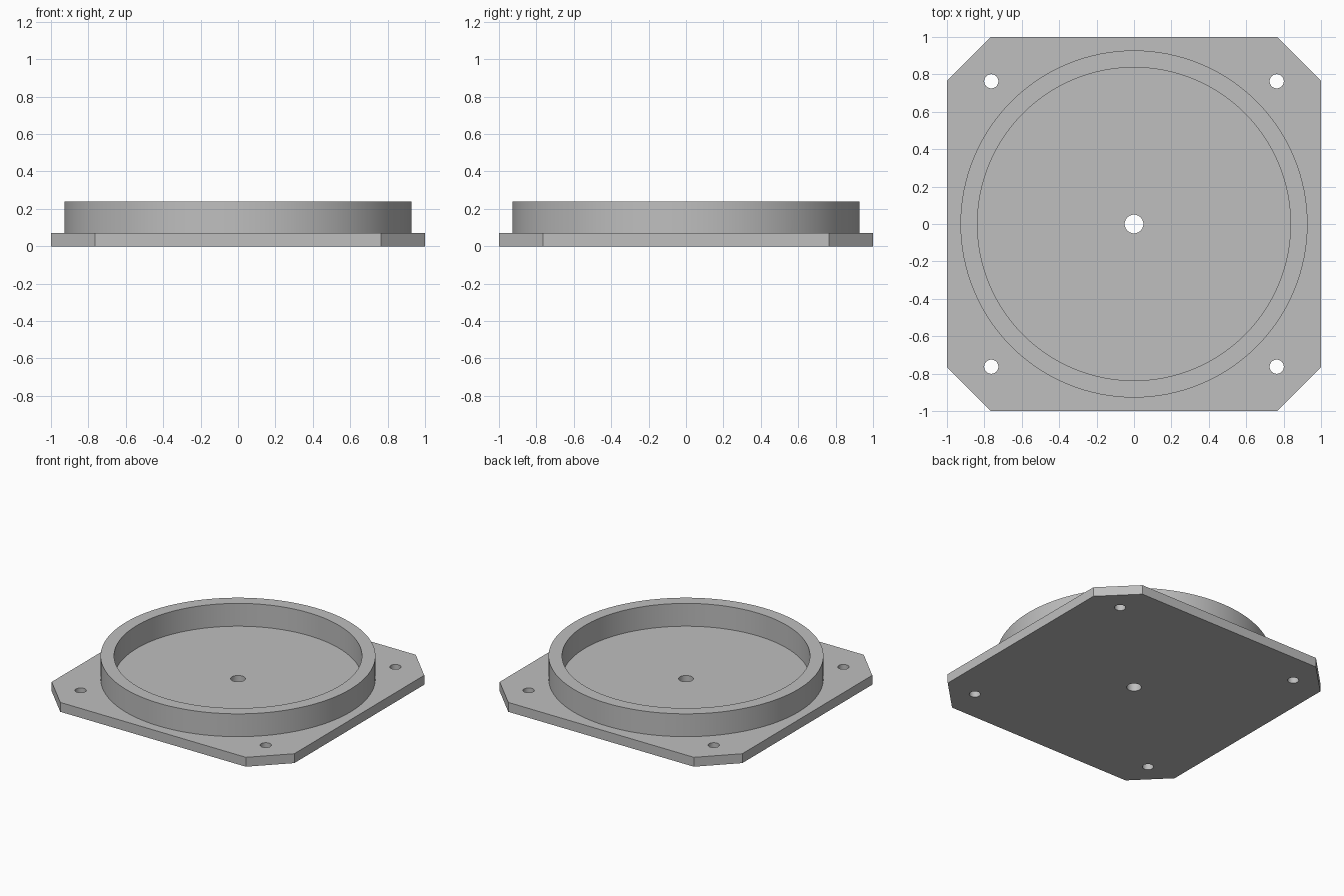
import bpy
import bmesh
from math import radians, pi, cos, sin

cube = bpy.data.objects.get("Cube")
if cube:
    bpy.data.objects.remove(cube, do_unlink=True)

PLATE_TOP, RIM_TOP = 0.07, 0.24
FLAT = 0.765                     # half length of the straight plate edges
RIM_OUTER, RIM_INNER = 0.928, 0.837
HOLE_POS = 0.763

grey = bpy.data.materials.new("plain_grey")
grey.use_nodes = True
grey.diffuse_color = (0.52, 0.52, 0.52, 1)
grey.node_tree.nodes["Principled BSDF"].inputs["Base Color"].default_value = grey.diffuse_color


def prism(name, outline, z0, z1):
    """Solid made by raising a closed outline from z0 to z1."""
    bm = bmesh.new()
    base = bm.faces.new([bm.verts.new((x, y, z0)) for x, y in outline])
    top = bmesh.ops.extrude_face_region(bm, geom=[base])["geom"]
    bmesh.ops.translate(bm, vec=(0, 0, z1 - z0),
                        verts=[v for v in top if isinstance(v, bmesh.types.BMVert)])
    bmesh.ops.recalc_face_normals(bm, faces=bm.faces)
    mesh = bpy.data.meshes.new(name)
    bm.to_mesh(mesh)
    bm.free()
    mesh.materials.append(grey)
    obj = bpy.data.objects.new(name, mesh)
    bpy.context.collection.objects.link(obj)
    return obj


def circle(r, n, cx=0, cy=0):
    return [(cx + r * cos(2 * pi * i / n), cy + r * sin(2 * pi * i / n)) for i in range(n)]


def combine(target, other, operation):
    """Apply a boolean and discard the helper solid."""
    mod = target.modifiers.new(operation.lower(), "BOOLEAN")
    mod.operation, mod.object, mod.solver = operation, other, "EXACT"
    bpy.context.view_layer.objects.active = target
    bpy.ops.object.modifier_apply(modifier=mod.name)
    bpy.data.objects.remove(other, do_unlink=True)


# Square base plate with cut corners
plate = prism("flanged_base_plate",
              [(1, -FLAT), (1, FLAT), (FLAT, 1), (-FLAT, 1),
               (-1, FLAT), (-1, -FLAT), (-FLAT, -1), (FLAT, -1)], 0, PLATE_TOP)

# Raised circular rim, rooted in the plate
rim = prism("rim", circle(RIM_OUTER, 128), PLATE_TOP / 2, RIM_TOP)
combine(rim, prism("rim_bore", circle(RIM_INNER, 128), 0, RIM_TOP + 0.1), "DIFFERENCE")
combine(plate, rim, "UNION")

# Centre hole and four corner bolt holes
holes = [(0.05, 0, 0)] + [(0.038, sx * HOLE_POS, sy * HOLE_POS)
                          for sx in (-1, 1) for sy in (-1, 1)]
for r, x, y in holes:
    combine(plate, prism("hole", circle(r, 40, x, y), -0.1, RIM_TOP + 0.1), "DIFFERENCE")

# Smooth round walls, crisp edges
bpy.ops.object.select_all(action="DESELECT")
plate.select_set(True)
bpy.context.view_layer.objects.active = plate
bpy.ops.object.shade_smooth_by_angle(angle=radians(30))
